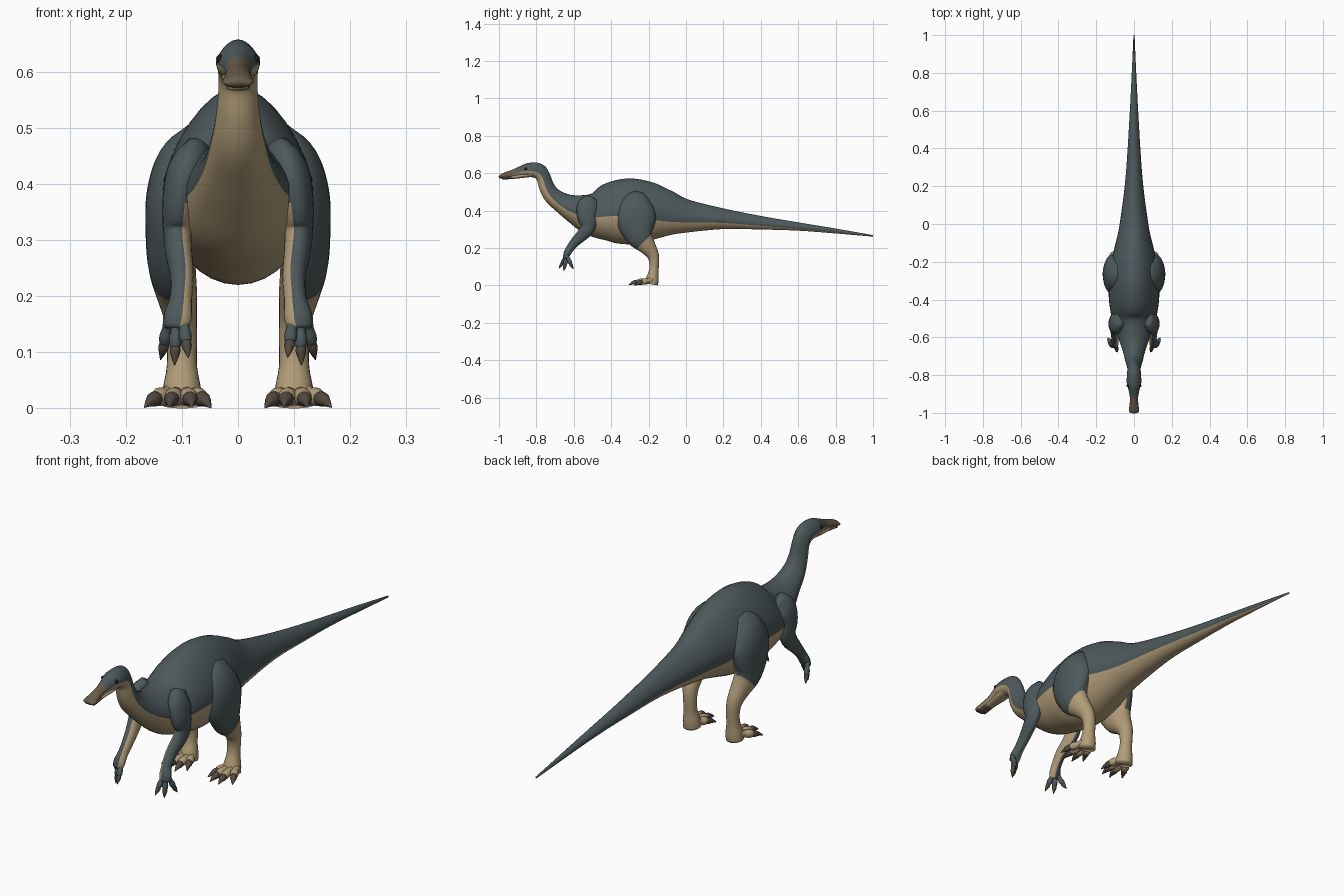
import bpy, bmesh, math
from mathutils import Vector

cube = bpy.data.objects.get("Cube")
if cube:
    bpy.data.objects.remove(cube, do_unlink=True)


def make_material(name, rgb):
    mat = bpy.data.materials.new(name)
    mat.use_nodes = True
    mat.diffuse_color = (*rgb, 1)
    shader = next(n for n in mat.node_tree.nodes if n.type == 'BSDF_PRINCIPLED')
    shader.inputs["Base Color"].default_value = (*rgb, 1)
    shader.inputs["Roughness"].default_value = .7
    return mat


SLATE = make_material("slate skin", (.075, .10, .105))
TAN = make_material("tan skin", (.44, .335, .19))
BILL = make_material("brown bill", (.14, .105, .07))
CLAW = make_material("dark claw", (.085, .068, .052))
EYE = make_material("black eye", (.01, .01, .01))


def smooth_path(points, steps):
    """Catmull-Rom interpolation of whole cross-section records."""
    pts = [Vector(p) for p in points]
    pts = [pts[0] * 2 - pts[1]] + pts + [pts[-1] * 2 - pts[-2]]
    out = []
    for a, b, c, d in zip(pts, pts[1:], pts[2:], pts[3:]):
        for i in range(steps):
            t = i / steps
            out.append((b * 2 + (c - a) * t + (a * 2 - b * 5 + c * 4 - d) * t * t
                        + (b * 3 - a - c * 3 + d) * t ** 3) / 2)
    return out + [pts[-2]]


def finish(bm, name, mats):
    bmesh.ops.recalc_face_normals(bm, faces=bm.faces)
    mesh = bpy.data.meshes.new(name)
    bm.to_mesh(mesh)
    bm.free()
    for mat in mats:
        mesh.materials.append(mat)
    mesh.shade_smooth()
    obj = bpy.data.objects.new(name, mesh)
    bpy.context.collection.objects.link(obj)
    return obj


def loft(name, sections, mats, rule=None, half=8, steps=4, taper=0, cut=None):
    """Skin ellipses (x, y, z, half width, half depth, colour line) along a path.
    Each ring has a vertex on the colour line, the sine where back meets belly."""
    bm = bmesh.new()
    path = smooth_path(sections, steps)
    spine = [Vector(p[:3]) for p in path]
    rings = []
    for i, p in enumerate(path):
        tangent = (spine[min(i + 1, len(spine) - 1)] - spine[max(i - 1, 0)]).normalized()
        side = Vector((1, 0, 0))
        side = (side - tangent * side.dot(tangent)).normalized()
        up = tangent.cross(side)
        start = math.asin(max(-.98, min(.98, p[5])))
        back, belly = math.pi - 2 * start, math.pi + 2 * start
        angles = [start + back * k / half for k in range(half)]
        angles += [start + back + belly * k / half for k in range(half)]
        ring = []
        for a in angles:
            s, c = math.sin(a), math.cos(a)
            width = max(p[3], .001) * (1 - taper * max(s, 0))
            ring.append(bm.verts.new(spine[i] + side * c * width + up * s * max(p[4], .001)))
        rings.append(ring)
    count = half * 2
    for lower, upper in zip(rings, rings[1:]):
        for k in range(count):
            j = (k + 1) % count
            face = bm.faces.new((lower[k], lower[j], upper[j], upper[k]))
            if rule:
                face.material_index = rule(face.calc_center_median(), (k + .5) / half)
    for ring in (rings[0], rings[-1]):
        cap = bm.faces.new(ring)
        if rule:
            cap.material_index = rule(cap.calc_center_median(), .5)
    # Optional slanted colour edge across the part
    if cut:
        co, normal = Vector(cut[0]), Vector(cut[1])
        bmesh.ops.bisect_plane(bm, geom=bm.verts[:] + bm.edges[:] + bm.faces[:],
                               plane_co=co, plane_no=normal)
        for face in bm.faces:
            if (face.calc_center_median() - co).dot(normal) < 0:
                face.material_index = 1
    return finish(bm, name, mats)


def body_rule(center, turn):
    if center.y < -.975 or (center.y < -.91 and turn < 1):
        return 2
    return 0 if turn < 1 else 1


# Tail, trunk, neck and head: y, z, half width, half height, colour line
body = [
    (1, .265, .003, .004, -.8), (.8, .291, .012, .013, -.65),
    (.6, .315, .022, .022, -.55), (.4, .335, .034, .036, -.45),
    (.2, .356, .05, .055, -.4), (0, .371, .077, .09, -.38),
    (-.1, .385, .098, .125, -.35), (-.2, .395, .122, .16, -.25),
    (-.3, .396, .134, .176, -.15), (-.4, .39, .134, .162, -.12),
    (-.5, .382, .118, .12, -.15), (-.59, .407, .088, .08, -.3),
    (-.66, .44, .063, .056, -.3), (-.715, .48, .048, .046, -.2),
    (-.745, .528, .039, .041, -.15), (-.763, .58, .035, .038, -.15),
    (-.79, .612, .037, .042, -.2), (-.84, .618, .039, .037, -.15),
    (-.88, .611, .029, .028, -.1), (-.92, .601, .022, .02, -.2),
    (-.96, .592, .024, .015, -.4), (-.99, .582, .028, .011, -.4),
    (-1, .578, .018, .006, -.4)]
loft("body", [(0, *s) for s in body], [SLATE, TAN, BILL], body_rule,
     half=16, steps=5, taper=.25)

# Lower jaw under the bill
jaw = [(-.82, .595, .03, .014), (-.87, .587, .027, .012), (-.92, .58, .02, .01),
       (-.96, .574, .021, .007), (-.985, .57, .021, .004)]
loft("lower_jaw", [(0, *s, 0) for s in jaw], [TAN, BILL],
     lambda c, turn: int(c.y < -.935))


def digit(name, base, tip, radius, skin, claw_size, droop):
    """A knuckled toe or finger ending in a curved claw."""
    a, b = Vector(base), Vector(tip)
    ahead = (b - a).normalized()
    flesh = [(*a.lerp(b, t), radius * k, radius * k, 0)
             for t, k in ((0, 1.1), (.35, .85), (.65, 1.05), (.9, .85), (1, .4))]
    loft(name, flesh, [skin], half=6, steps=3)
    talon = []
    for t, k in ((-.3, .7), (.1, .85), (.5, .55), (1, .08)):
        p = b + ahead * claw_size * t - Vector((0, 0, droop * max(t, 0) ** 2))
        talon.append((*p, radius * k, radius * k, 0))
    loft(name + "_claw", talon, [CLAW], half=5, steps=3)


leg = [(.07, -.25, .49, .025, .045), (.093, -.262, .44, .05, .085),
       (.108, -.267, .38, .055, .106), (.116, -.262, .32, .049, .098),
       (.118, -.245, .26, .043, .072), (.11, -.208, .21, .037, .047),
       (.103, -.178, .165, .03, .033), (.1, -.17, .12, .027, .026),
       (.1, -.173, .075, .027, .026), (.1, -.18, .035, .034, .034),
       (.1, -.185, .006, .036, .036)]
arm = [(.07, -.5, .46, .025, .04), (.09, -.522, .42, .036, .06),
       (.104, -.53, .37, .031, .052), (.108, -.522, .32, .026, .041),
       (.106, -.545, .28, .024, .034), (.1, -.59, .235, .021, .026),
       (.102, -.622, .195, .02, .021), (.107, -.638, .165, .025, .018),
       (.11, -.645, .142, .021, .012)]
toes = [(.064, -.235), (.086, -.265), (.118, -.267), (.148, -.24)]
fingers = [(.092, -.664, .115), (.112, -.648, .105), (.132, -.615, .112)]

for label, side in (("left", 1), ("right", -1)):
    def flip(p):
        return (p[0] * side, *p[1:])

    # Columns of faces turned towards the midline are pale
    def inner(center, turn):
        return int(math.cos(turn * math.pi) * side < -.35 and center.z < .37)

    loft(label + "_hind_leg", [(*flip(s), 0) for s in leg], [SLATE, TAN], inner,
         half=12, cut=((0, -.267, .19), (0, -1, 1)))
    loft(label + "_arm", [(*flip(s), 0) for s in arm], [SLATE, TAN], inner, half=10)

    for i, (x, y) in enumerate(toes):
        root = (.1 + (x - .1) * .4, -.185, .028)
        digit(f"{label}_toe_{i + 1}", flip(root), flip((x, y, .017)), .016, TAN, .04, .008)
    for i, tip in enumerate(fingers):
        root = (.098 + i * .012, -.638, .16)
        digit(f"{label}_finger_{i + 1}", flip(root), flip(tip), .011, SLATE, .033, -.004)

    # Eye on the side of the head
    bm = bmesh.new()
    bmesh.ops.create_uvsphere(bm, u_segments=16, v_segments=10, radius=.008)
    bmesh.ops.translate(bm, verts=bm.verts, vec=(.031 * side, -.856, .623))
    finish(bm, label + "_eye", [EYE])
